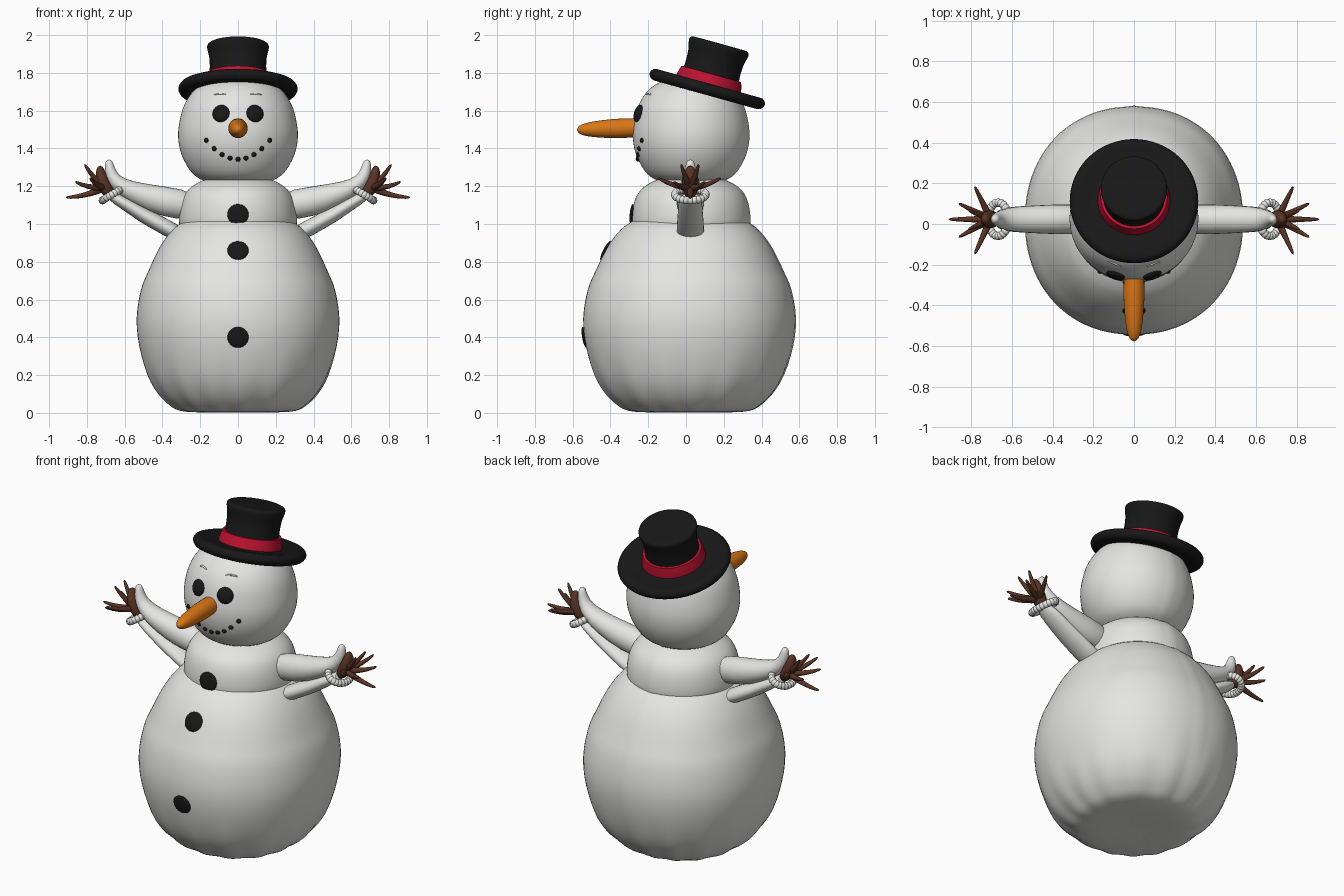
import bpy, bmesh, math
from mathutils import Vector, Matrix
from mathutils.bvhtree import BVHTree

if "Cube" in bpy.data.objects:
    bpy.data.objects.remove(bpy.data.objects["Cube"])


def material(name, rgb):
    m = bpy.data.materials.new(name)
    m.diffuse_color = (*rgb, 1)
    m.use_nodes = True
    m.node_tree.nodes["Principled BSDF"].inputs["Base Color"].default_value = m.diffuse_color
    return m


WHITE = material("snow_white", (0.78, 0.78, 0.76))
BLACK = material("coal_black", (0.009, 0.009, 0.009))
RED = material("band_red", (0.52, 0.006, 0.03))
ORANGE = material("carrot_orange", (0.70, 0.18, 0.008))
BROWN = material("twig_brown", (0.10, 0.034, 0.018))


def finish(name, bm, mat, angle=60):
    bmesh.ops.recalc_face_normals(bm, faces=bm.faces)
    me = bpy.data.meshes.new(name)
    bm.to_mesh(me)
    bm.free()
    ob = bpy.data.objects.new(name, me)
    bpy.context.collection.objects.link(ob)
    me.materials.append(mat)
    bpy.ops.object.select_all(action='DESELECT')
    bpy.context.view_layer.objects.active = ob
    ob.select_set(True)
    bpy.ops.object.shade_smooth_by_angle(angle=math.radians(angle))
    return ob


def spline(pts, steps):
    """Catmull-Rom curve through (radius, height) points."""
    p = [Vector(q) for q in pts]
    p = [p[0]] + p + [p[-1]]
    out = []
    for i in range(1, len(p) - 2):
        a, b, c, d = p[i - 1:i + 3]
        for k in range(steps):
            t = k / steps
            out.append(0.5 * (2 * b + (c - a) * t + (2 * a - 5 * b + 4 * c - d) * t * t
                              + (3 * b - a - 3 * c + d) * t ** 3))
    return out + [p[-1]]


def lathe(name, pts, mat, matrix=Matrix(), steps=3, n=64, sx=1, sy=1, power=2, seam=0, folds=0):
    bm = bmesh.new()
    rows = []
    for r, z in spline(pts, steps):
        if r < 1e-4:
            rows.append([bm.verts.new(matrix @ Vector((0, 0, z)))] * n)
            continue
        row = []
        for j in range(n):
            a = 2 * math.pi * j / n
            c, s = math.cos(a), math.sin(a)
            rr = r * (abs(c) ** power + abs(s) ** power) ** (-1 / power)
            rr += seam if j == n // 4 else 0
            rr += folds * math.sin(16 * a + 0.7 * math.sin(3 * a)) * max(0, 1 - z / 0.35)
            row.append(bm.verts.new(matrix @ Vector((rr * c * sx, rr * s * sy, z))))
        rows.append(row)
    for lo, hi in zip(rows, rows[1:]):
        for j in range(n):
            k = (j + 1) % n
            f = list(dict.fromkeys((lo[j], lo[k], hi[k], hi[j])))
            if len(f) > 2:
                bm.faces.new(f)
    return finish(name, bm, mat)


def mirrored(ob, subdivide=1):
    ob.modifiers.new("mirror", 'MIRROR')
    if subdivide:
        ob.modifiers.new("smooth", 'SUBSURF').levels = subdivide
    return ob


def tube(name, path, mat, n=12):
    """Loft of ellipses; path holds (x, y, z, half width along y, half height)."""
    bm = bmesh.new()
    pos = [Vector(p[:3]) for p in path]
    rings = []
    for i, p in enumerate(path):
        t = (pos[min(i + 1, len(pos) - 1)] - pos[max(i - 1, 0)]).normalized()
        y = Vector((0, 1, 0))
        side = (y - t * t.dot(y)).normalized()
        up = t.cross(side)
        rings.append([bm.verts.new(pos[i] + side * p[3] * math.cos(2 * math.pi * j / n)
                                   + up * p[4] * math.sin(2 * math.pi * j / n)) for j in range(n)])
    for lo, hi in zip(rings, rings[1:]):
        for j in range(n):
            k = (j + 1) % n
            bm.faces.new((lo[j], lo[k], hi[k], hi[j]))
    bm.faces.new(rings[0])
    bm.faces.new(rings[-1])
    return finish(name, bm, mat, 80)


def front_point(ob, x, z):
    tree = BVHTree.FromPolygons([v.co for v in ob.data.vertices],
                                [p.vertices for p in ob.data.polygons])
    hit = tree.ray_cast(Vector((x, -2, z)), Vector((0, 1, 0)))
    return hit[0], hit[1]


def pebble(name, ob, x, z, r, depth, mat=BLACK):
    """Flattened ball pressed into the front surface of ob."""
    p, nrm = front_point(ob, x, z)
    m = Matrix.Translation(p) @ nrm.to_track_quat('Z', 'Y').to_matrix().to_4x4() \
        @ Matrix.Diagonal((r, r, depth, 1))
    bm = bmesh.new()
    bmesh.ops.create_uvsphere(bm, u_segments=24, v_segments=12, radius=1, matrix=m)
    return finish(name, bm, mat)


# Three stacked snow masses, with a faint raised seam down the back
body = lathe("body", [(0, 0.01), (0.2, 0.003), (0.31, 0.012), (0.37, 0.045), (0.43, 0.105), (0.485, 0.2),
                      (0.53, 0.35), (0.545, 0.5), (0.522, 0.65), (0.482, 0.75), (0.425, 0.87),
                      (0.37, 0.95), (0.315, 1.0), (0.24, 1.03), (0, 1.05)], WHITE,
             Matrix.Translation((0, 0.017, 0)), n=96, sx=0.985, sy=1.03, power=2.15, seam=0.004, folds=0.006)
chest = lathe("chest", [(0, 0.9), (0.26, 0.93), (0.305, 0.98), (0.312, 1.04), (0.298, 1.12), (0.265, 1.18),
                        (0.2, 1.225), (0.12, 1.25), (0, 1.26)], WHITE,
              Matrix.Translation((0, 0.025, 0)), seam=0.004)
head = lathe("head", [(0, 1.21), (0.12, 1.215), (0.2, 1.238), (0.255, 1.285), (0.3, 1.37), (0.317, 1.46),
                      (0.308, 1.55), (0.28, 1.64), (0.22, 1.72), (0.12, 1.77), (0, 1.785)], WHITE,
             Matrix.Translation((0, 0.026, 0)), sy=0.97, seam=0.003)

# Top hat, tipped backwards
tilt = Matrix.Translation((0, 0.113, 1.717)) @ Matrix.Rotation(math.radians(-15.5), 4, 'X')
lathe("hat", [(0, -0.03), (0.2, -0.03), (0.285, -0.034), (0.312, -0.015), (0.314, 0.008), (0.29, 0.028),
              (0.22, 0.022), (0.162, 0.026), (0.15, 0.1), (0.152, 0.17), (0.163, 0.222), (0.156, 0.242),
              (0.12, 0.247), (0, 0.247)], BLACK, tilt)
lathe("hat_band", [(0.14, 0.02), (0.178, 0.02), (0.174, 0.045), (0.164, 0.08), (0.14, 0.082)], RED, tilt, steps=1)

# Carrot nose
lathe("nose", [(0, -0.02), (0.045, -0.02), (0.05, 0.03), (0.051, 0.12), (0.045, 0.21), (0.035, 0.28),
               (0.02, 0.32), (0, 0.333)], ORANGE,
      Matrix.Translation((0, -0.245, 1.51)) @ Matrix.Rotation(math.radians(92), 4, 'X'), n=24)

# Face: eyes, brows and a smile of small coals
mirrored(pebble("eyes", head, 0.09, 1.585, 0.047, 0.02), 0)
brow = [(*front_point(head, x, z)[0], 0.006, 0.006) for x, z in ((0.06, 1.685), (0.095, 1.693), (0.13, 1.683))]
mirrored(tube("brows", brow, WHITE, 6))
for i in range(-4, 5):
    pebble(f"mouth_coal_{i + 5}", head, 0.042 * i, 1.343 + 0.1 * (i / 4) ** 2, 0.013, 0.012)

# Buttons
for i, (ob, z) in enumerate(((chest, 1.05), (body, 0.86), (body, 0.4))):
    pebble(f"button_{i + 1}", ob, 0, z, 0.056, 0.012)

# Sleeves: upper arm with thumb nub, and the lower fold
Y = 0.023
mirrored(tube("sleeves", [(0.22, Y, 1.09, 0.08, 0.085), (0.4, Y, 1.12, 0.076, 0.083), (0.52, Y, 1.155, 0.07, 0.066),
                          (0.63, Y, 1.2, 0.06, 0.046), (0.675, Y, 1.26, 0.035, 0.035),
                          (0.683, Y, 1.32, 0.026, 0.024), (0.683, Y, 1.342, 0.012, 0.012)], WHITE))
mirrored(tube("sleeve_folds", [(0.27, Y, 0.92, 0.078, 0.045), (0.38, Y, 0.982, 0.076, 0.045),
                               (0.5, Y, 1.045, 0.07, 0.042), (0.6, Y, 1.11, 0.066, 0.035),
                               (0.69, Y, 1.16, 0.05, 0.028)], WHITE))

# Rolled cuffs
ring = [(Vector((0.668, Y, 1.155)) + Vector((0.05 * math.cos(a), 0.082 * math.sin(a), -0.03 * math.cos(a))))
        for a in (math.pi * k / 12 for k in range(-10, 11))]
bm = bmesh.new()
for p in ring:
    bmesh.ops.create_uvsphere(bm, u_segments=10, v_segments=6, radius=0.021, matrix=Matrix.Translation(p))
mirrored(finish("cuffs", bm, WHITE), 0)

# Twig hands: palm plus a fan of bent fingers
mirrored(tube("palms", [(0.665, Y, 1.14, 0.025, 0.02), (0.695, Y, 1.18, 0.045, 0.04),
                        (0.72, Y, 1.23, 0.048, 0.036), (0.73, Y, 1.28, 0.032, 0.026),
                        (0.73, Y, 1.31, 0.014, 0.012)], BROWN))
tips = [(0.915, 0.0, 1.14), (0.865, 0.08, 1.225), (0.865, -0.09, 1.225), (0.785, 0.165, 1.245),
        (0.785, -0.175, 1.245), (0.815, 0.045, 1.32), (0.815, -0.05, 1.32)]
for i, (x, y, z) in enumerate(tips):
    start, end = Vector((0.705, Y, 1.19)), Vector((x, Y + y, z))
    path = []
    for t, r in ((0, 0.024), (0.4, 0.016), (0.75, 0.012), (1, 0.007)):
        p = start.lerp(end, t) - Vector((0, 0, 0.05 * t * (1 - t)))
        path.append((*p, r, r))
    mirrored(tube(f"twig_fingers_{i + 1}", path, BROWN, 8))
